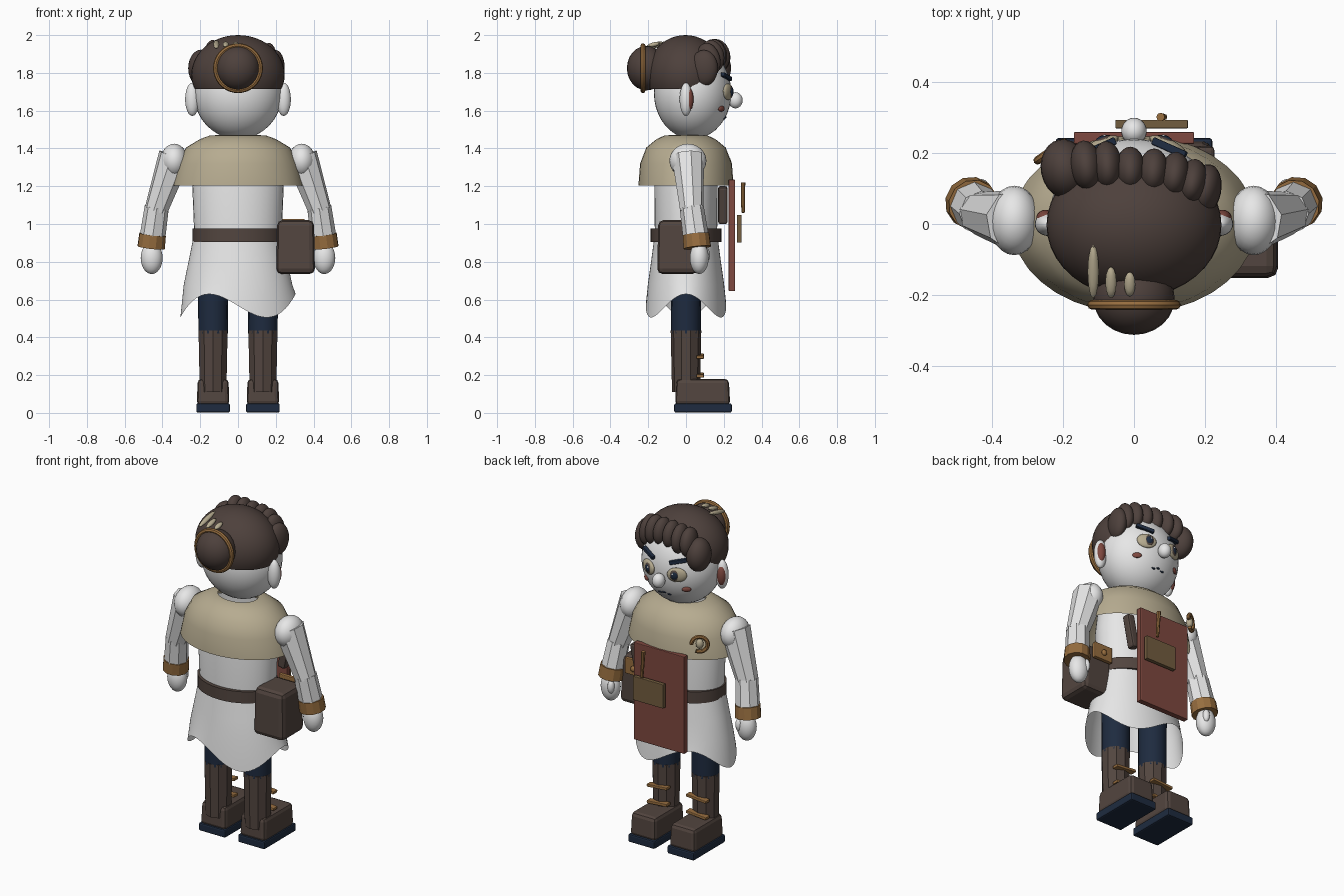
import bpy, bmesh, math
from mathutils import Vector, Matrix, Euler

if "Cube" in bpy.data.objects:
    bpy.data.objects.remove(bpy.data.objects["Cube"])


def mat(name, r, g, b):
    m = bpy.data.materials.new(name)
    m.diffuse_color = (r, g, b, 1)
    m.use_nodes = True
    m.node_tree.nodes["Principled BSDF"].inputs["Base Color"].default_value = m.diffuse_color
    return m


WHITE = mat("white", .80, .80, .80)
BEIGE = mat("beige", .47, .41, .28)
HAIR = mat("hair_brown", .075, .052, .045)
BROWN = mat("leather_brown", .085, .060, .050)
NAVY = mat("navy", .013, .024, .050)
GOLD = mat("tan_gold", .31, .155, .05)
RED = mat("brick_red", .21, .065, .05)
PAPER = mat("dull_paper", .17, .11, .05)


def finish(name, bm, material, smooth=True):
    bmesh.ops.recalc_face_normals(bm, faces=bm.faces)
    me = bpy.data.meshes.new(name)
    bm.to_mesh(me)
    bm.free()
    me.materials.append(material)
    o = bpy.data.objects.new(name, me)
    bpy.context.collection.objects.link(o)
    if smooth:
        bpy.ops.object.select_all(action='DESELECT')
        o.select_set(True)
        bpy.context.view_layer.objects.active = o
        bpy.ops.object.shade_smooth_by_angle(angle=math.radians(40))
    return o


def place(loc, scale=(1, 1, 1), rot=(0, 0, 0)):
    return Matrix.LocRotScale(Vector(loc), Euler(rot), Vector(scale))


def ball(name, loc, r, material, rot=(0, 0, 0), seg=24):
    bm = bmesh.new()
    bmesh.ops.create_uvsphere(bm, u_segments=seg, v_segments=seg // 2, radius=1,
                              matrix=place(loc, r, rot))
    return finish(name, bm, material)


def box(name, loc, size, material, bevel=0, rot=(0, 0, 0), taper=1):
    bm = bmesh.new()
    bmesh.ops.create_cube(bm, size=1)
    for v in bm.verts:
        k = taper if v.co.z > 0 else 1
        v.co = Vector((v.co.x * size[0] * k, v.co.y * size[1] * k, v.co.z * size[2]))
    if bevel:
        bmesh.ops.bevel(bm, geom=bm.edges[:], offset=bevel, segments=2, profile=.5, affect='EDGES')
    bm.transform(place(loc, rot=rot))
    return finish(name, bm, material, False)


def tube(name, a, b, r1, r2, material, seg=8, smooth=False):
    a, b = Vector(a), Vector(b)
    m = Matrix.Translation((a + b) / 2) @ (b - a).to_track_quat('Z', 'Y').to_matrix().to_4x4()
    bm = bmesh.new()
    bmesh.ops.create_cone(bm, cap_ends=True, segments=seg, radius1=r1, radius2=r2,
                          depth=(b - a).length, matrix=m)
    return finish(name, bm, material, smooth)


def loft(name, rings, material, seg=36, hem=None, caps=False):
    """Elliptical rings (z, rx, ry); hem(angle) replaces z on the lowest ring."""
    bm = bmesh.new()
    rows = []
    for i, (z, rx, ry) in enumerate(rings):
        row = []
        for j in range(seg):
            t = 2 * math.pi * j / seg
            zz = hem(t) if hem and i == len(rings) - 1 else z
            row.append(bm.verts.new((rx * math.cos(t), ry * math.sin(t), zz)))
        rows.append(row)
    for p, q in zip(rows, rows[1:]):
        for j in range(seg):
            k = (j + 1) % seg
            bm.faces.new((p[j], p[k], q[k], q[j]))
    if caps:
        bm.faces.new(rows[0])
        bm.faces.new(rows[-1])
    return finish(name, bm, material)


def ring(name, loc, R, r, material, rot=(0, 0, 0), arc=1.0, seg=36):
    bm = bmesh.new()
    n = int(seg * arc)
    rows = []
    for i in range(n + (arc < 1)):
        a = 2 * math.pi * i / seg
        rows.append([bm.verts.new(((R + r * math.cos(b)) * math.cos(a),
                                   (R + r * math.cos(b)) * math.sin(a), r * math.sin(b)))
                     for b in [math.pi * k / 4 for k in range(8)]])
    for i in range(n):
        p, q = rows[i], rows[(i + 1) % len(rows)]
        for k in range(8):
            bm.faces.new((p[k], q[k], q[(k + 1) % 8], p[(k + 1) % 8]))
    if arc < 1:
        bm.faces.new(rows[0])
        bm.faces.new(rows[-1])
    bm.transform(place(loc, rot=rot))
    return finish(name, bm, material)


# Coat with three-pointed hem, belt and shoulder cape
loft("coat_body", [(1.40, .22, .15), (1.2, .242, .168), (.95, .232, .165)], WHITE)
loft("coat_skirt", [(.95, .232, .165), (.80, .262, .185), (.68, .287, .202), (.55, .305, .213)],
     WHITE, 72, lambda t: .567 + .062 * math.cos(3 * t))
loft("belt", [(.975, .24, .188), (.905, .24, .188)], BROWN, caps=True)
loft("cape", [(1.47, .12, .09), (1.468, .15, .115), (1.45, .20, .155), (1.405, .275, .21),
              (1.32, .318, .243), (1.205, .345, .252)], BEIGE)

# Head
HC, HR = Vector((0, .035, 1.695)), Vector((.235, .205, .245))
ball("head", HC, HR, WHITE, seg=40)


def face_y(x, z):
    k = 1 - (x / HR.x) ** 2 - ((z - HC.z) / HR.z) ** 2
    return HC.y + HR.y * math.sqrt(max(k, 0))


ball("nose", (0, .262, 1.655), (.036, .038, .043), WHITE)

# Facial features and ears, mirrored
for s, side in ((1, "right"), (-1, "left")):
    ball("ear_" + side, (s * .242, 0, 1.66), (.038, .034, .088), WHITE)
    ball("inner_ear_" + side, (s * .25, .016, 1.66), (.026, .024, .06), RED)
    turn = -s * .42
    y = face_y(.095, 1.70)
    ball("eye_" + side, (s * .095, y, 1.70), (.056, .018, .043), BEIGE, (0, 0, turn))
    ball("iris_" + side, (s * .09, y + .013, 1.70), (.030, .010, .032), BROWN, (0, 0, turn))
    ball("pupil_" + side, (s * .09, y + .018, 1.70), (.020, .009, .023), NAVY, (0, 0, turn))
    ball("eye_glint_" + side, (s * .083, y + .026, 1.71), (.006, .004, .006), WHITE, seg=10)
    box("eyebrow_" + side, (s * .10, face_y(.10, 1.78) + .008, 1.78), (.105, .022, .022),
        NAVY, .004, (0, -s * .25, turn))
    ball("cheek_" + side, (s * .135, face_y(.135, 1.61), 1.61), (.026, .010, .016), RED,
         (0, 0, -s * .65))
for i, (x, z) in enumerate(((-.03, 1.558), (0, 1.565), (.03, 1.558))):
    ball("mouth_%d" % i, (x, face_y(x, z), z), (.013, .006, .005), NAVY, seg=12)

# Hair cap: trimmed at the nape and along the forehead
bm = bmesh.new()
bmesh.ops.create_uvsphere(bm, u_segments=40, v_segments=24, radius=1,
                          matrix=place((0, -.003, 1.79), (.247, .205, .21)))
for co, no in (((0, 0, 1.715), (0, 0, -1)), ((0, .06, 1.715), (0, .185, -.11))):
    cut = bmesh.ops.bisect_plane(bm, geom=bm.verts[:] + bm.edges[:] + bm.faces[:],
                                 plane_co=co, plane_no=no, clear_outer=True)
    edges = [e for e in cut['geom_cut'] if isinstance(e, bmesh.types.BMEdge)]
    bmesh.ops.holes_fill(bm, edges=edges, sides=0)
finish("hair_cap", bm, HAIR)

# Fringe curls: x, y, z, width, depth, height
for i, (x, y, z, w, d, h) in enumerate((
        (-.195, .155, 1.825, .068, .085, .098), (-.135, .165, 1.89, .045, .070, .085),
        (-.075, .165, 1.895, .042, .068, .085), (-.01, .155, 1.90, .042, .062, .08),
        (.055, .15, 1.90, .042, .062, .08), (.115, .14, 1.89, .042, .062, .085),
        (.165, .12, 1.87, .042, .062, .09), (.2, .095, 1.825, .046, .075, .096))):
    ball("fringe_curl_%d" % i, (x, y, z), (w, d, h), HAIR, (.25 if 0 < i < 7 else 0, 0, -x))

# Bun, its band and the hair leaves
ball("hair_bun", (0, -.21, 1.825), (.115, .103, .118), HAIR)
ring("bun_band", (0, -.228, 1.825), .118, .014, GOLD, (math.pi / 2, 0, 0))
for i, (x, y, l) in enumerate(((-.115, -.135, .078), (-.065, -.165, .046), (-.012, -.17, .036))):
    ball("hair_leaf_%d" % i, (x, y, 1.95), (.016, l, .012), BEIGE, (.25, 0, 0), 12)

# Arms, mirrored
for s, side in ((1, "right"), (-1, "left")):
    ball("shoulder_" + side, (s * .338, .01, 1.335), (.072, .098, .09), WHITE)
    tube("upper_sleeve_" + side, (s * .335, .01, 1.36), (s * .435, .03, 1.07), .088, .062, WHITE)
    tube("lower_sleeve_" + side, (s * .43, .03, 1.09), (s * .457, .057, .90), .064, .069, WHITE)
    tube("cuff_" + side, (s * .452, .053, .945), (s * .46, .06, .875), .072, .074, GOLD, 12)
    ball("hand_" + side, (s * .457, .07, .82), (.058, .05, .085), WHITE)
    ball("thumb_" + side, (s * .43, .105, .835), (.02, .022, .04), WHITE, seg=12)

# Legs and boots, mirrored
for s, side in ((1, "right"), (-1, "left")):
    x = s * .132
    tube("trouser_" + side, (x, 0, .42), (x, 0, .78), .078, .08, NAVY, 16, True)
    tube("boot_shaft_" + side, (x, 0, .11), (x, 0, .435), .074, .081, BROWN, 10)
    box("boot_foot_" + side, (x, .088, .11), (.172, .292, .14), BROWN, .022, taper=.95)
    box("boot_sole_" + side, (x, .09, .026), (.178, .305, .048), NAVY, .008)
    for z in (.2, .3):
        box("boot_strap_%s_%d" % (side, z * 10), (x, .075, z), (.135, .04, .017), GOLD, .004,
            (0, s * .08, 0))

# Belt pouch with flap and button
box("pouch", (.305, -.045, .878), (.205, .215, .285), BROWN, .028, taper=.95)
box("pouch_flap", (.29, .075, .98), (.125, .024, .095), GOLD, .005)
ball("pouch_button", (.29, .092, .975), (.018, .012, .018), GOLD, seg=12)

# Chest board with note and pencil
box("board", (0, .243, .94), (.34, .034, .59), RED, .004)
box("note", (.05, .282, .975), (.205, .024, .145), PAPER, .003)
tube("pencil", (.085, .302, 1.06), (.075, .302, 1.22), .009, .012, GOLD, 8)
box("board_strap", (.185, .195, 1.10), (.05, .05, .20), BROWN, .012, (0, .2, 0))

# Cape brooch
ring("brooch_ring", (-.235, .205, 1.31), .045, .012, GOLD, (math.pi / 2, 0, .6), .85, 28)
ball("brooch_gem", (-.232, .20, 1.31), (.022, .02, .03), BEIGE, (0, 0, .6), 12)
